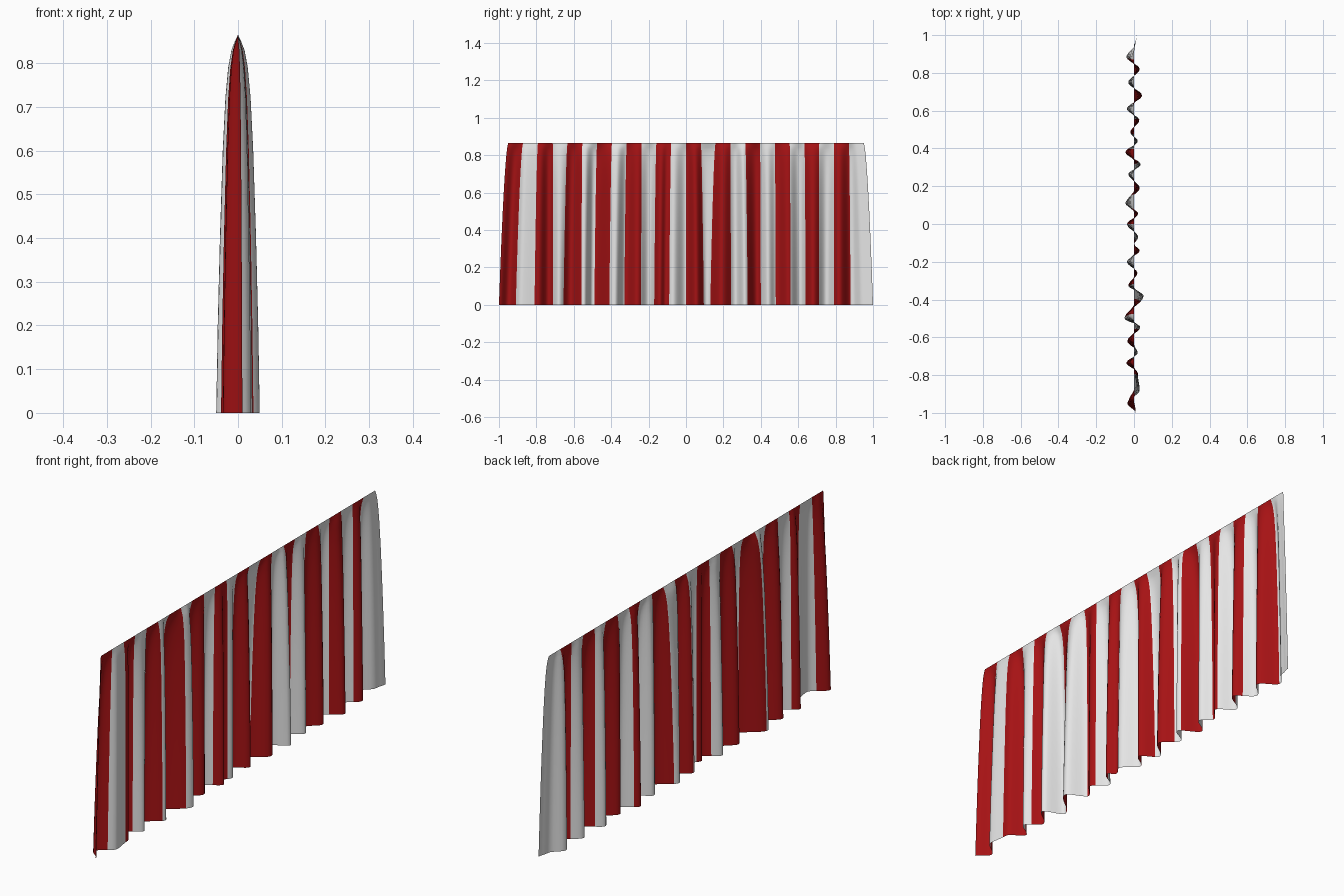
import bpy, bmesh, math

if "Cube" in bpy.data.objects:
    bpy.data.objects.remove(bpy.data.objects["Cube"])

H = 0.865      # curtain height
TOP = 0.95     # half width along the gathered top
SUB = 10       # columns per stripe

def material(name, rgb):
    m = bpy.data.materials.new(name)
    m.diffuse_color = (*rgb, 1)
    m.use_nodes = True
    m.node_tree.nodes["Principled BSDF"].inputs["Base Color"].default_value = m.diffuse_color
    return m

# Stripe borders (y) along the loose bottom hem; they are evenly spaced at the top
borders = [-1, -.91, -.81, -.71, -.655, -.56, -.49, -.41, -.33, -.24, -.17, -.09, 0,
           .095, .13, .24, .33, .40, .48, .56, .64, .71, .79, .88, 1]

# Fold crests and valleys at the hem: (y, x)
folds = [(-1, .01), (-.95, -.035), (-.88, .03), (-.79, .02), (-.735, -.04), (-.68, .02),
         (-.62, -.035), (-.545, .033), (-.50, -.05), (-.38, .05), (-.325, -.03),
         (-.26, .018), (-.20, -.037), (-.14, .03), (-.11, .0), (-.07, .022), (0, -.037),
         (.055, .022), (.11, -.045), (.19, .03), (.265, -.03), (.315, .035), (.38, -.045),
         (.44, .02), (.485, -.02), (.55, .028), (.61, -.038), (.68, .042), (.75, -.03),
         (.82, .03), (.885, -.04), (.95, .005), (1, .015)]

# Fold depth by height: (z, share of hem depth)
depth = [(0, 1), (.2, .93), (.4, .83), (.6, .70), (.72, .58), (.79, .45), (.83, .30), (.85, .14), (H, 0)]

def lookup(table, t, smooth):
    for (a, va), (b, vb) in zip(table, table[1:]):
        if t <= b:
            s = (t - a) / (b - a)
            if smooth:
                s = (1 - math.cos(math.pi * s)) / 2
            return va + (vb - va) * s
    return table[-1][1]

n = len(borders) - 1
heights = [0, .1, .2, .3, .4, .5, .6, .67, .72, .76, .79, .81, .83, .84, .85, H]

# Pleated cloth: rows of columns, straight at the top and wavy at the hem
bm = bmesh.new()
rows = []
for z in heights:
    d = lookup(depth, z, False)
    spread = max(0, 1 - z / H) ** 0.6
    row = []
    for i in range(n * SUB + 1):
        k = min(i // SUB, n - 1)
        u = i / SUB - k
        y_hem = borders[k] + (borders[k + 1] - borders[k]) * u
        y_top = TOP * (2 * i / (n * SUB) - 1)
        x = lookup(folds, y_hem, True) * d
        row.append(bm.verts.new((x, y_top + (y_hem - y_top) * spread, z)))
    rows.append(row)
for lo, hi in zip(rows, rows[1:]):
    for i in range(n * SUB):
        f = bm.faces.new((lo[i], lo[i + 1], hi[i + 1], hi[i]))
        f.material_index = (i // SUB) % 2     # alternate stripes
        f.smooth = True
me = bpy.data.meshes.new("striped_curtain")
bm.to_mesh(me)
bm.free()
me.materials.append(material("deep red", (.38, .006, .007)))
me.materials.append(material("off white", (.78, .78, .78)))
ob = bpy.data.objects.new("striped_curtain", me)
bpy.context.collection.objects.link(ob)
